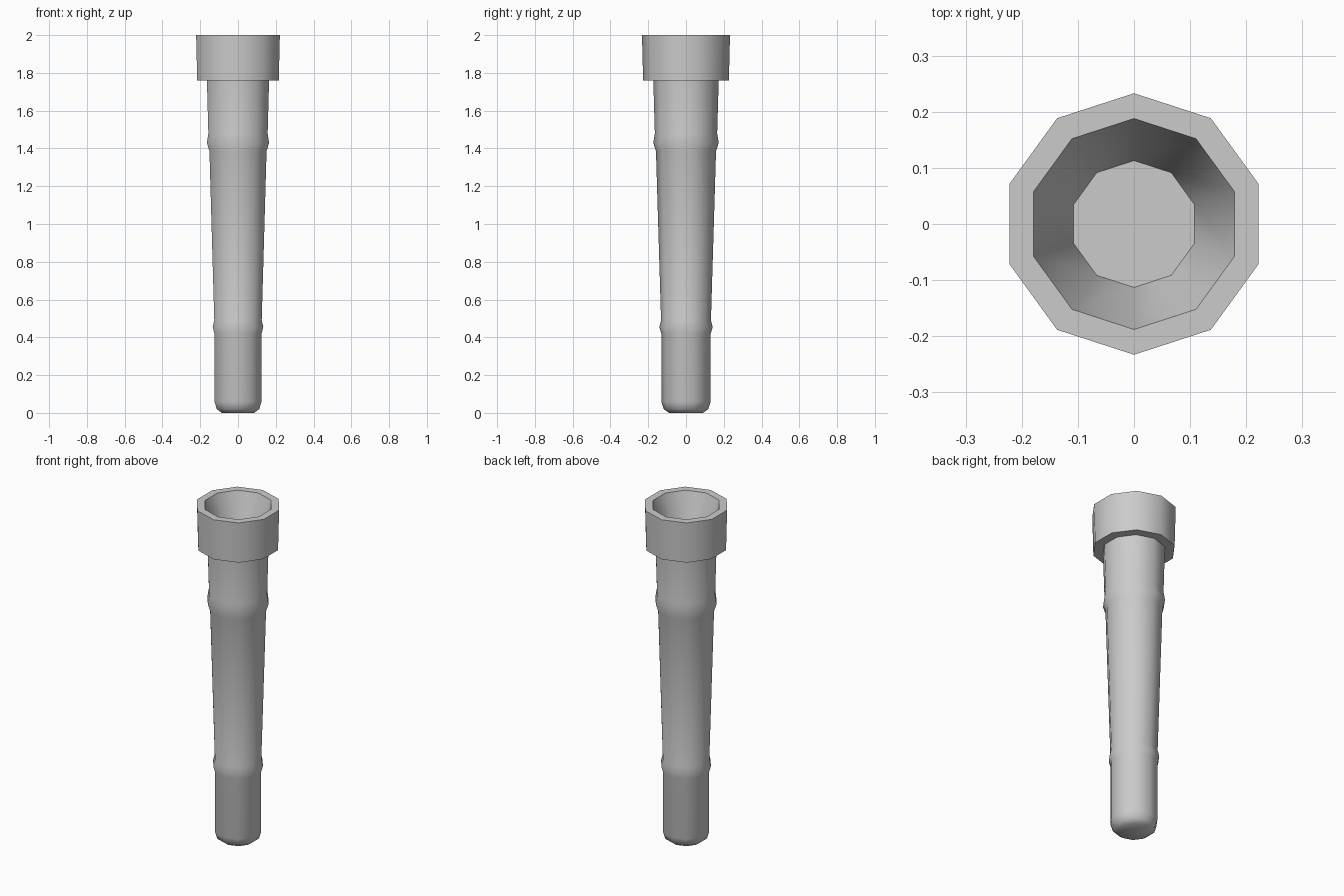
import bpy, bmesh, math

if "Cube" in bpy.data.objects:
    bpy.data.objects.remove(bpy.data.objects["Cube"])

SIDES = 10


def lathe(name, profile):
    """Spin (radius, z) points into a closed ten-sided solid."""
    bm = bmesh.new()
    rings = []
    for r, z in profile:
        angles = [math.pi / 2 + 2 * math.pi * k / SIDES for k in range(SIDES)]
        rings.append([bm.verts.new((r * math.cos(a), r * math.sin(a), z)) for a in angles])
    for lo, hi in zip(rings, rings[1:]):
        for k in range(SIDES):
            n = (k + 1) % SIDES
            bm.faces.new((lo[k], lo[n], hi[n], hi[k]))
    bm.faces.new(rings[0][::-1])
    bm.faces.new(rings[-1])
    bmesh.ops.recalc_face_normals(bm, faces=bm.faces)
    mesh = bpy.data.meshes.new(name)
    bm.to_mesh(mesh)
    bm.free()
    obj = bpy.data.objects.new(name, mesh)
    bpy.context.collection.objects.link(obj)
    bpy.ops.object.select_all(action='DESELECT')
    obj.select_set(True)
    bpy.context.view_layer.objects.active = obj
    bpy.ops.object.shade_smooth_by_angle(angle=math.radians(45))
    return obj


# Rounded foot, two raised bands on a tapering shaft, collar with sunken cup
foot = [(0.09, 0), (0.118, 0.02), (0.131, 0.06)]
lower_band = [(0.131, 0.42), (0.141, 0.455), (0.132, 0.49)]
upper_band = [(0.159, 1.385), (0.173, 1.43), (0.165, 1.48)]
collar = [(0.173, 1.76), (0.227, 1.76), (0.233, 2.0)]
cup = [(0.188, 2.0), (0.113, 1.76)]
lathe("tapered_post", foot + lower_band + upper_band + collar + cup)
